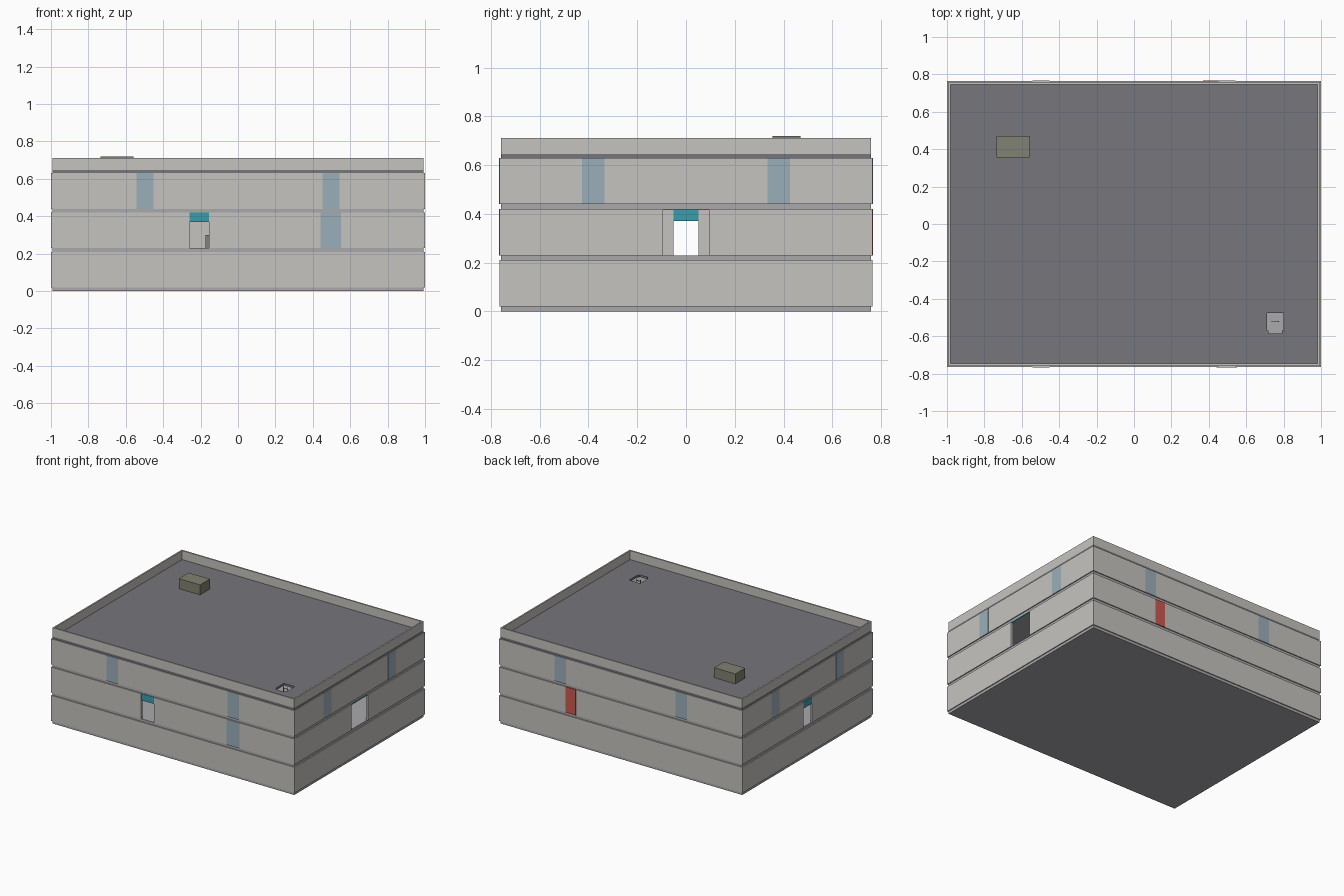
import bpy, bmesh

if "Cube" in bpy.data.objects:
    bpy.data.objects.remove(bpy.data.objects["Cube"])

HX, HY, T = 1.0, 0.765, 0.015      # half sizes and wall thickness


def mat(name, rgb):
    m = bpy.data.materials.new(name)
    m.diffuse_color = (*rgb, 1)
    m.use_nodes = True
    m.node_tree.nodes["Principled BSDF"].inputs["Base Color"].default_value = m.diffuse_color
    return m


WALL = mat("concrete", (0.56, 0.55, 0.52))
SLAB = mat("slab", (0.40, 0.40, 0.42))
ROOF = mat("roof", (0.18, 0.18, 0.20))
OLIVE = mat("olive", (0.22, 0.22, 0.17))
GLASS = mat("glass", (0.33, 0.43, 0.49))
TEAL = mat("teal", (0.04, 0.34, 0.40))
RED = mat("red", (0.60, 0.10, 0.08))


def prism(name, outline, z0, z1, material=None, hole=None):
    """Extruded outline; an optional matching inner outline makes it a ring."""
    bm = bmesh.new()
    loops = [outline] + ([hole] if hole else [])
    rings = [[[bm.verts.new((x, y, z)) for x, y in lp] for z in (z0, z1)] for lp in loops]
    n = len(outline)
    for lo, hi in rings:
        for i in range(n):
            j = (i + 1) % n
            bm.faces.new((lo[i], lo[j], hi[j], hi[i]))
    for k in (0, 1):
        if hole:
            a, b = rings[0][k], rings[1][k]
            for i in range(n):
                j = (i + 1) % n
                bm.faces.new((a[i], a[j], b[j], b[i]))
        else:
            bm.faces.new(rings[0][k])
    bmesh.ops.recalc_face_normals(bm, faces=bm.faces)
    me = bpy.data.meshes.new(name)
    bm.to_mesh(me)
    bm.free()
    ob = bpy.data.objects.new(name, me)
    bpy.context.collection.objects.link(ob)
    if material:
        me.materials.append(material)
    return ob


def rect(x0, x1, y0, y1):
    return [(x0, y0), (x1, y0), (x1, y1), (x0, y1)]


def inset(d):
    return rect(-HX + d, HX - d, -HY + d, HY - d)


def box(name, x0, x1, y0, y1, z0, z1, material=None):
    return prism(name, rect(x0, x1, y0, y1), z0, z1, material)


def on_wall(name, side, a, b, z0, z1, material, out=0.001, depth=T + 0.001):
    """Panel spanning a..b along one outer wall."""
    s = 1 if side in ("right", "back") else -1
    h = HX if side in ("left", "right") else HY
    p, q = sorted((s * (h + out), s * (h - depth)))
    if side in ("left", "right"):
        return box(name, p, q, a, b, z0, z1, material)
    return box(name, a, b, p, q, z0, z1, material)


def cut(target, cutter):
    cutter.hide_render = True
    cutter.hide_viewport = True
    m = target.modifiers.new("opening", 'BOOLEAN')
    m.object, m.operation, m.solver = cutter, 'DIFFERENCE', 'EXACT'


# floor slabs, showing as grooves between the storeys
for name, z0, z1 in (("base_slab", 0, 0.02), ("first_slab", 0.21, 0.23), ("second_slab", 0.42, 0.44)):
    prism(name, inset(0.007), z0, z1, SLAB)
roof = prism("roof_slab", inset(0.007), 0.63, 0.646, ROOF)

# storey walls and parapet
walls = [prism(f"storey_wall_{i + 1}", inset(0), z, z + 0.19, WALL, inset(T))
         for i, z in enumerate((0.02, 0.23, 0.44))]
prism("parapet", inset(0.007), 0.646, 0.712, WALL, inset(0.018))

# doorways with rolled-up shutters on the middle storey
for side, a, b, drop in (("front", -0.26, -0.155, 0.37), ("left", -0.052, 0.052, 0.37),
                         ("right", -0.095, 0.095, 0.415)):
    cut(walls[1], on_wall(side + "_door_cutter", side, a, b, 0.22, 0.43, None, 0.02, 0.05))
    on_wall(side + "_shutter", side, a, b, drop, 0.42, TEAL, -0.003, 0.012)

# upper windows, a pair on every side
for side in ("front", "back", "left", "right"):
    for s in (-1, 1):
        c = s * (0.497 if side in ("front", "back") else 0.38)
        on_wall(side + "_window", side, c - 0.046, c + 0.046, 0.44, 0.63, GLASS)

# wide front window and red back door
on_wall("lower_window", "front", 0.44, 0.55, 0.23, 0.42, GLASS)
on_wall("red_door", "back", 0.37, 0.455, 0.23, 0.42, RED)

# crate inside the front doorway
box("crate", -0.175, -0.08, -0.60, -0.48, 0.23, 0.30, OLIVE)

# roof unit
box("roof_unit", -0.735, -0.56, 0.355, 0.47, 0.646, 0.72, OLIVE)

# roof hatch opening with a ladder below
hatch = [(0.71, -0.57), (0.72, -0.57), (0.72, -0.585), (0.79, -0.585), (0.79, -0.57),
         (0.80, -0.57), (0.80, -0.475), (0.71, -0.475)]
cut(roof, prism("hatch_cutter", hatch, 0.60, 0.68))
for x in (0.735, 0.771):
    box("ladder_rail", x, x + 0.004, -0.523, -0.518, 0.44, 0.646, OLIVE)
for i in range(7):
    z = 0.465 + i * 0.028
    box("ladder_rung", 0.739, 0.771, -0.522, -0.519, z, z + 0.004, OLIVE)
